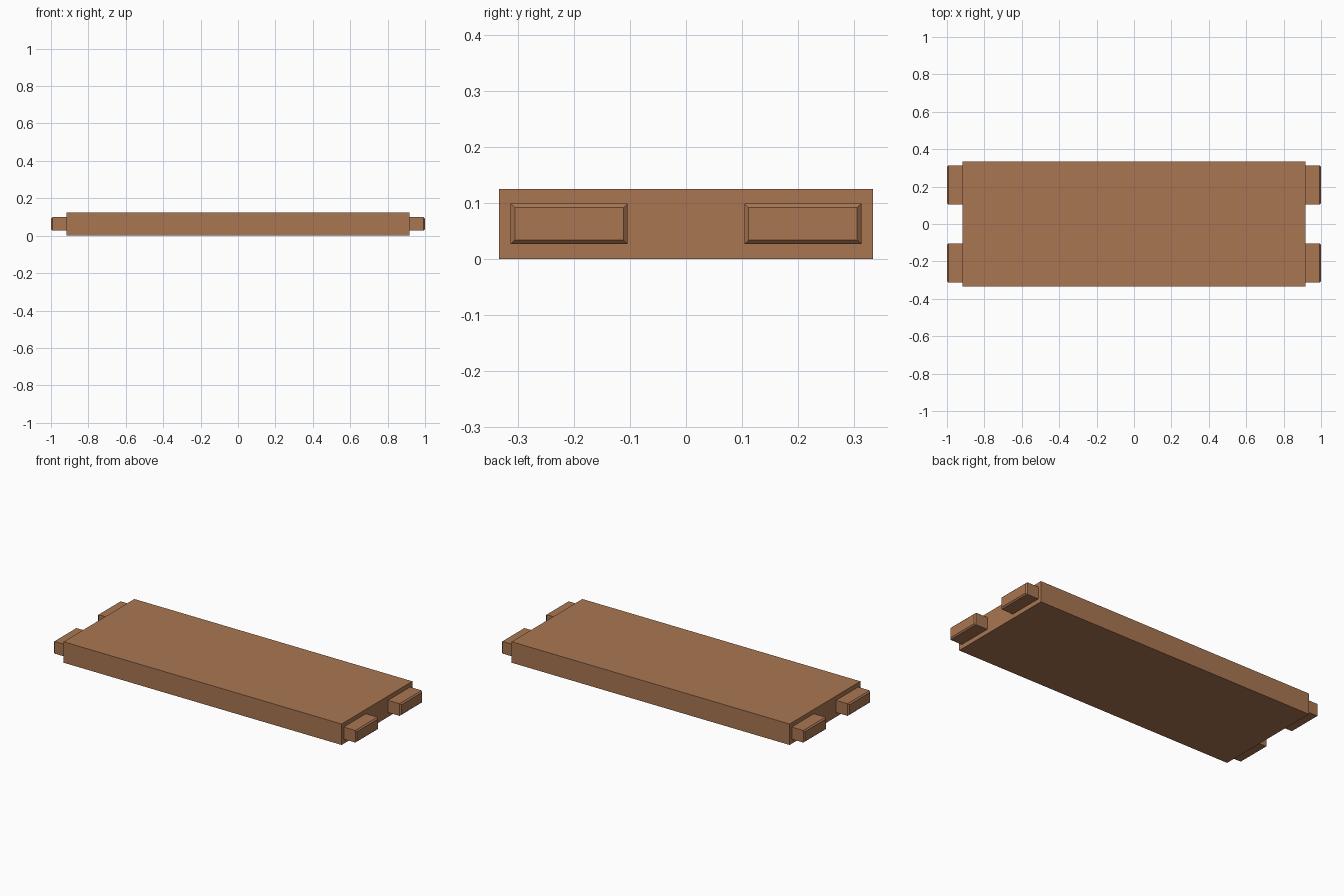
import bpy, bmesh

if "Cube" in bpy.data.objects:
    bpy.data.objects.remove(bpy.data.objects["Cube"])

wood = bpy.data.materials.new("warm_wood")
wood.diffuse_color = (0.40, 0.18, 0.085, 1)
wood.use_nodes = True
wood.node_tree.nodes["Principled BSDF"].inputs["Base Color"].default_value = wood.diffuse_color


def box(name, lo, hi, chamfer_x=None, width=0.0075):
    """Box between two corners; optionally chamfer the rim of the face at x = chamfer_x."""
    bm = bmesh.new()
    bmesh.ops.create_cube(bm, size=1)
    for v in bm.verts:
        v.co = [lo[i] if v.co[i] < 0 else hi[i] for i in range(3)]
    if chamfer_x is not None:
        rim = [e for e in bm.edges
               if all(abs(v.co.x - chamfer_x) < 1e-5 for v in e.verts)]
        bmesh.ops.bevel(bm, geom=rim, offset=width, segments=1,
                        affect='EDGES', profile=0.5)
    bmesh.ops.recalc_face_normals(bm, faces=bm.faces)
    mesh = bpy.data.meshes.new(name)
    bm.to_mesh(mesh)
    bm.free()
    mesh.materials.append(wood)
    obj = bpy.data.objects.new(name, mesh)
    bpy.context.collection.objects.link(obj)
    return obj


# Main plank
END = 0.9167
box("shelf_board", (-END, -0.3333, 0), (END, 0.3333, 0.125))

# Two chamfered tenons on each end
for sx, side in ((-1, "left"), (1, "right")):
    for sy, place in ((-1, "front"), (1, "back")):
        xs = sorted((sx * END, sx * 1.0))
        ys = sorted((sy * 0.1042, sy * 0.3125))
        box(f"{side}_{place}_tenon", (xs[0], ys[0], 0.0265), (xs[1], ys[1], 0.099),
            chamfer_x=sx * 1.0)
